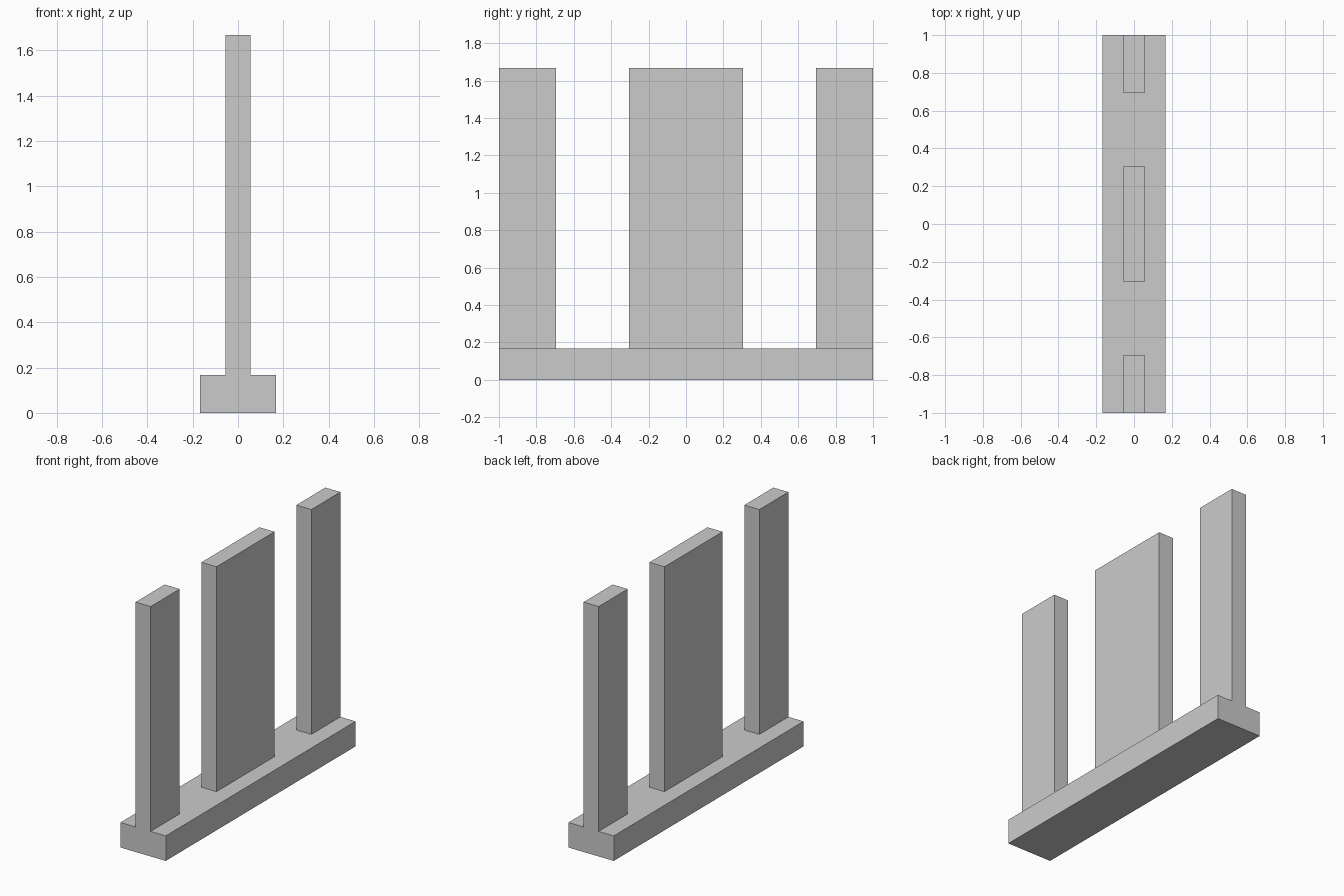
import bpy
import bmesh
from mathutils import Vector

if "Cube" in bpy.data.objects:
    bpy.data.objects.remove(bpy.data.objects["Cube"])


def box(name, low, high):
    """Add a flat-faced box spanning two opposite corners."""
    low, high = Vector(low), Vector(high)
    bm = bmesh.new()
    bmesh.ops.create_cube(bm, size=1)
    bmesh.ops.scale(bm, vec=high - low, verts=bm.verts)
    mesh = bpy.data.meshes.new(name)
    bm.to_mesh(mesh)
    bm.free()
    obj = bpy.data.objects.new(name, mesh)
    obj.location = (low + high) / 2
    bpy.context.collection.objects.link(obj)
    return obj


BASE_HALF, BASE_TOP = 0.167, 0.167
PANEL_HALF, PANEL_TOP = 0.0556, 1.667

# Long base rail
box("base_rail", (-BASE_HALF, -1, 0), (BASE_HALF, 1, BASE_TOP))

# Upright slabs: narrow one at each end, wide one in the middle
for name, y0, y1 in (
    ("front_post", -1, -0.694),
    ("middle_panel", -0.306, 0.306),
    ("back_post", 0.694, 1),
):
    box(name, (-PANEL_HALF, y0, BASE_TOP), (PANEL_HALF, y1, PANEL_TOP))
